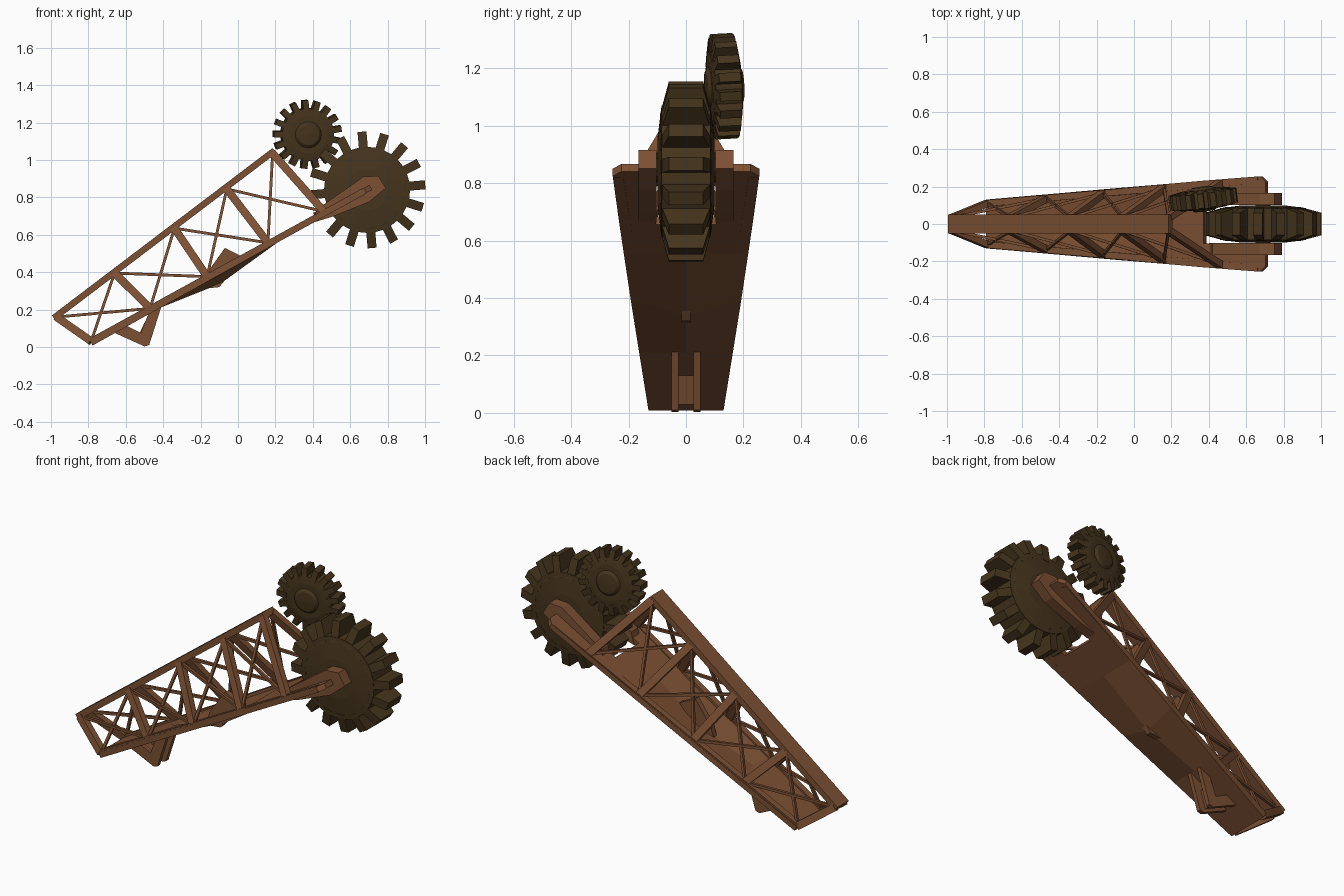
import bpy, bmesh, math
from mathutils import Vector, Matrix

if "Cube" in bpy.data.objects:
    bpy.data.objects.remove(bpy.data.objects["Cube"])

def material(name, color):
    m = bpy.data.materials.new(name)
    m.diffuse_color = (*color, 1)
    m.use_nodes = True
    m.node_tree.nodes["Principled BSDF"].inputs["Base Color"].default_value = m.diffuse_color
    return m

BROWN = material("brown_paint", (0.2, 0.08, 0.033))
DARK = material("dark_metal", (0.06, 0.035, 0.012))

def finish(name, bm, mat):
    bmesh.ops.recalc_face_normals(bm, faces=bm.faces)
    me = bpy.data.meshes.new(name)
    bm.to_mesh(me)
    bm.free()
    me.materials.append(mat)
    ob = bpy.data.objects.new(name, me)
    bpy.context.collection.objects.link(ob)
    return ob

def beam(bm, a, b, w, d, ext=0.0):
    """Box from a to b, w wide in the xz plane and d deep along y."""
    a, b = Vector(a), Vector(b)
    t = (b - a).normalized()
    a, b = a - t * ext, b + t * ext
    side = t.cross(Vector((0, 1, 0))).normalized()
    depth = side.cross(t)
    rot = Matrix((t, side, depth)).transposed().to_4x4()
    size = Matrix.Diagonal(((b - a).length, w, d, 1))
    bmesh.ops.create_cube(bm, size=1, matrix=Matrix.Translation((a + b) / 2) @ rot @ size)

def prism(bm, pts, y0, y1):
    """Extrude an xz outline from y0 to y1."""
    lo = [bm.verts.new((x, y0, z)) for x, z in pts]
    hi = [bm.verts.new((x, y1, z)) for x, z in pts]
    bm.faces.new(lo)
    bm.faces.new(hi[::-1])
    n = len(pts)
    for i in range(n):
        j = (i + 1) % n
        bm.faces.new((lo[i], hi[i], hi[j], lo[j]))

def base_z(x):
    return 0.018 + (x + 0.79) * 0.557

def base_y(x):
    return 0.13 + (x + 0.79) * 0.087

# Tapered bottom plate with a shallow keel and a slot for the wheel
bm = bmesh.new()
rows = [(-0.785, 0), (-0.42, 0), (-0.1, 0.05), (0.2, 0), (0.38, 0)]
for s in (1, -1):
    inner = [bm.verts.new((x, 0, base_z(x) - dip)) for x, dip in rows]
    outer = [bm.verts.new((x, s * base_y(x), base_z(x))) for x, dip in rows]
    for i in range(4):
        bm.faces.new((inner[i], inner[i + 1], outer[i + 1], outer[i]))
    lug = [(0.38, 0.105), (0.71, 0.105), (0.71, 0.225), (0.68, 0.255)]
    bm.faces.new([bm.verts.new((x, s * y, base_z(x))) for x, y in lug]
                 + [bm.verts.new((0.38, s * base_y(0.38), base_z(0.38)))])
bmesh.ops.remove_doubles(bm, verts=bm.verts, dist=0.0005)
plate = finish("bottom_plate", bm, BROWN)
mod = plate.modifiers.new("thickness", 'SOLIDIFY')
mod.thickness = 0.03
mod.offset = 0

# Top chord
bm = bmesh.new()
beam(bm, (-0.985, 0, 0.155), (0.195, 0, 1.05), 0.034, 0.1)
finish("top_chord", bm, BROWN)

# Side trusses: edge rails, thick struts and thin cross braces
top = [(-0.97, 0.16), (-0.66, 0.395), (-0.34, 0.635), (-0.06, 0.845), (0.185, 1.035)]
low = [-0.785, -0.47, -0.165, 0.16, 0.46]
rails, struts, braces = bmesh.new(), bmesh.new(), bmesh.new()
for s in (1, -1):
    T = [(x, s * 0.035, z) for x, z in top]
    B = [(x, s * (base_y(x) - 0.02), base_z(x) + 0.01) for x in low]
    beam(rails, B[0], (0.67, s * 0.235, base_z(0.67)), 0.035, 0.035)
    for i in range(5):
        beam(struts, T[i], B[i], 0.042, 0.035)
    for i in range(4):
        beam(braces, T[i], B[i + 1], 0.015, 0.015)
        beam(braces, T[i + 1], B[i], 0.015, 0.015)
finish("edge_rails", rails, BROWN)
finish("truss_struts", struts, BROWN)
finish("cross_braces", braces, BROWN)

# Fork arms holding the wheel, with axle
bm = bmesh.new()
fork = [(0.40, 0.665), (0.50, 0.695), (0.70, 0.775), (0.79, 0.85),
        (0.75, 0.915), (0.67, 0.91), (0.42, 0.735)]
for s in (1, -1):
    prism(bm, fork, s * 0.102, s * 0.165)
finish("wheel_fork", bm, BROWN)
bm = bmesh.new()
bmesh.ops.create_cone(bm, cap_ends=True, segments=12, radius1=0.04, radius2=0.04, depth=0.24,
                      matrix=Matrix.Translation((0.69, 0, 0.845)) @ Matrix.Rotation(math.pi / 2, 4, 'X'))
finish("wheel_axle", bm, DARK)

# Central fin passing through the plate
bm = bmesh.new()
prism(bm, [(-0.19, 0.31), (-0.10, 0.32), (0.03, 0.48), (-0.07, 0.53), (-0.17, 0.39)], -0.016, 0.016)
finish("centre_fin", bm, BROWN)

# Twin L-shaped bracket under the plate, with a filler between
bm = bmesh.new()
for s in (1, -1):
    prism(bm, [(-0.67, 0.08), (-0.50, 0.003), (-0.475, 0.01), (-0.41, 0.215),
               (-0.47, 0.20), (-0.52, 0.075), (-0.60, 0.115)], s * 0.026, s * 0.05)
prism(bm, [(-0.64, 0.085), (-0.51, 0.03), (-0.48, 0.13), (-0.50, 0.13),
           (-0.53, 0.065), (-0.60, 0.105)], -0.026, 0.026)
finish("lower_bracket", bm, BROWN)

def gear(name, profile, teeth, phase, r0, r1, h0, h1, w0, w1, place):
    """Lathed disc around y plus teeth that narrow toward the tip."""
    bm = bmesh.new()
    pts = profile + [(r, -y) for r, y in reversed(profile)]
    vs = [bm.verts.new((r, y, 0)) for r, y in pts]
    es = [bm.edges.new(p) for p in zip(vs, vs[1:])]
    bmesh.ops.spin(bm, geom=vs + es, axis=(0, 1, 0), cent=(0, 0, 0), angle=2 * math.pi, steps=32)
    bmesh.ops.remove_doubles(bm, verts=bm.verts, dist=0.0005)
    for i in range(teeth):
        cube = bmesh.ops.create_cube(bm, size=2)["verts"]
        for v in cube:
            tip = v.co.x > 0
            v.co = ((r1 if tip else r0), v.co.y * (h1 if tip else h0), v.co.z * (w1 if tip else w0))
        rot = Matrix.Rotation(-phase - 2 * math.pi * i / teeth, 4, 'Y')
        bmesh.ops.transform(bm, matrix=rot, verts=cube)
    bm.transform(place)
    finish(name, bm, DARK)

# Large toothed wheel and the small tilted gear above it
gear("large_wheel", [(0, 0.1), (0.11, 0.1), (0.23, 0.085)], 16, math.radians(5),
     0.20, 0.312, 0.09, 0.06, 0.024, 0.024, Matrix.Translation((0.69, 0, 0.84)))
tilt = Matrix.Rotation(math.radians(7), 4, 'Z') @ Matrix.Rotation(math.radians(3), 4, 'X')
gear("small_gear", [(0, 0.068), (0.055, 0.064), (0.07, 0.052), (0.1, 0.052), (0.14, 0.046)],
     17, math.radians(10), 0.12, 0.183, 0.05, 0.038, 0.016, 0.016,
     Matrix.Translation((0.37, 0.133, 1.137)) @ tilt)
